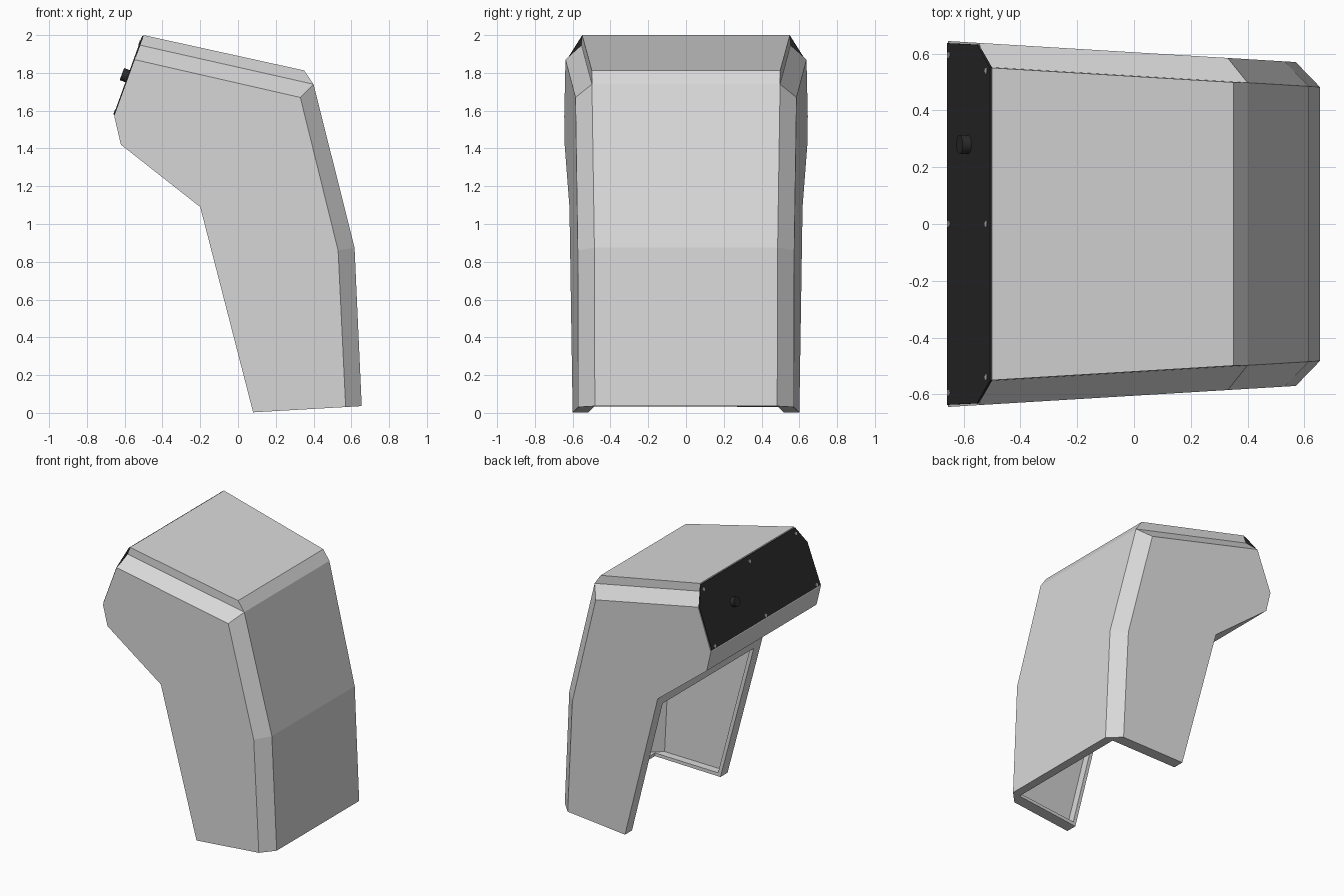
import bpy, bmesh
from mathutils import Vector, Matrix

if "Cube" in bpy.data.objects:
    bpy.data.objects.remove(bpy.data.objects["Cube"])


def material(name, v):
    m = bpy.data.materials.new(name)
    m.diffuse_color = (v, v, v, 1)
    m.use_nodes = True
    m.node_tree.nodes["Principled BSDF"].inputs["Base Color"].default_value = m.diffuse_color
    return m


GREY = material("light grey", 0.69)
BLACK = material("black", 0.025)
STEEL = material("screw grey", 0.50)
WALL = 0.025


def side(x):   # half width at the flat side
    return 0.605 - 0.0605 * x


def inner(x):  # half width inside the chamfer
    return 0.522 - 0.06 * x


def make(name, bm, mat):
    bmesh.ops.recalc_face_normals(bm, faces=bm.faces)
    me = bpy.data.meshes.new(name)
    bm.to_mesh(me)
    bm.free()
    me.materials.append(mat)
    ob = bpy.data.objects.new(name, me)
    bpy.context.collection.objects.link(ob)
    return ob


def loft(name, a, b, mat):
    """Closed solid between two matching outlines."""
    bm = bmesh.new()
    a = [bm.verts.new(p) for p in a]
    b = [bm.verts.new(p) for p in b]
    bm.faces.new(a)
    bm.faces.new(b)
    for i in range(len(a)):
        j = (i + 1) % len(a)
        bm.faces.new((a[i], a[j], b[j], b[i]))
    return make(name, bm, mat)


# chains of (x, z) points
ridge = [(-0.519, 1.947), (0.40, 1.74), (0.617, 0.875), (0.655, 0.036)]
edge = [(-0.546, 1.87), (0.33, 1.67), (0.53, 0.86), (0.57, 0.031)]
under = [(0.08, 0.003), (-0.20, 1.09), (-0.62, 1.42), (-0.655, 1.57)]


def body(name, inset=0.0):
    """Chamfered housing solid, optionally shrunk by a wall thickness."""
    bm = bmesh.new()
    R, E, U = [], [], []
    for s in (1, -1):
        R.append([bm.verts.new((x, s * inner(x), z)) for x, z in ridge])
        E.append([bm.verts.new((x, s * side(x), z)) for x, z in edge])
        U.append([bm.verts.new((x, s * side(x), z)) for x, z in under])
    for k in (0, 1):
        bm.faces.new(E[k] + U[k])
        for i in range(3):
            bm.faces.new((R[k][i], R[k][i + 1], E[k][i + 1], E[k][i]))
    for i in range(3):
        bm.faces.new((R[0][i], R[0][i + 1], R[1][i + 1], R[1][i]))
        bm.faces.new((U[0][i], U[0][i + 1], U[1][i + 1], U[1][i]))
    bm.faces.new((R[0][0], E[0][0], U[0][3], U[1][3], E[1][0], R[1][0]))
    bm.faces.new((R[0][3], E[0][3], U[0][0], U[1][0], E[1][3], R[1][3]))
    bmesh.ops.recalc_face_normals(bm, faces=bm.faces)
    bm.normal_update()
    shift = [(v, v.normal * v.calc_shell_factor() * inset) for v in bm.verts]
    for v, d in shift:
        v.co -= d
    return make(name, bm, GREY)


# thin shell with an inward flange around the lower and rear opening
housing = body("housing_shell")
opening = [(0.607, -0.2), (0.595, 0.036), (0.57, 0.60), (-0.10, 1.02), (-0.35, 1.02), (-0.35, -0.2)]
cutters = [body("inside_cutter", WALL),
           loft("opening_cutter", [(x, inner(x), z) for x, z in opening],
                [(x, -inner(x), z) for x, z in opening], GREY)]
for c in cutters:
    c.hide_render = True
    mod = housing.modifiers.new("hollow", 'BOOLEAN')
    mod.operation = 'DIFFERENCE'
    mod.solver = 'EXACT'
    mod.object = c
deps = bpy.context.evaluated_depsgraph_get()
hollow = bpy.data.meshes.new_from_object(housing.evaluated_get(deps))
housing.modifiers.clear()
housing.data = hollow
for c in cutters:
    bpy.data.objects.remove(c)

# raised lid on top
lid = [(-0.519, 1.947, 0.0), (-0.50, 2.0, 0.002), (0.35, 1.813, 0.002), (0.40, 1.74, 0.0)]
loft("top_lid", [(x, inner(x) - d, z) for x, z, d in lid],
     [(x, -inner(x) + d, z) for x, z, d in lid], GREY)

# end panel plane
low, high = Vector((-0.655, 0, 1.57)), Vector((-0.50, 0, 2.0))
up = (high - low).normalized()
out = Vector((-up.z, 0, up.x))
length = (high - low).length


def on_panel(t, y, d=0.0):
    return low + up * (t * length) + Vector((0, y, 0)) + out * d


# dark end panel with cut top corners
outline = [(0.015, 0.637), (0.69, 0.632), (0.985, 0.552)]
outline += [(t, -y) for t, y in reversed(outline)]
loft("end_panel", [on_panel(t, y, -0.002) for t, y in outline],
     [on_panel(t, y, 0.006) for t, y in outline], BLACK)


def disc(name, t, y, r, d0, d1, n, mat):
    bm = bmesh.new()
    rot = out.to_track_quat('Z', 'Y').to_matrix().to_4x4()
    bmesh.ops.create_cone(bm, cap_ends=True, segments=n, radius1=r, radius2=r, depth=d1 - d0,
                          matrix=Matrix.Translation(on_panel(t, y, (d0 + d1) / 2)) @ rot)
    return make(name, bm, mat)


# knob and screws
disc("panel_knob", 0.49, 0.28, 0.034, 0.0, 0.038, 24, BLACK)
for t, ys in ((0.05, (-0.595, 0, 0.595)), (0.90, (-0.54, 0, 0.54))):
    for y in ys:
        disc("panel_screw", t, y, 0.012, 0.004, 0.009, 12, STEEL)
